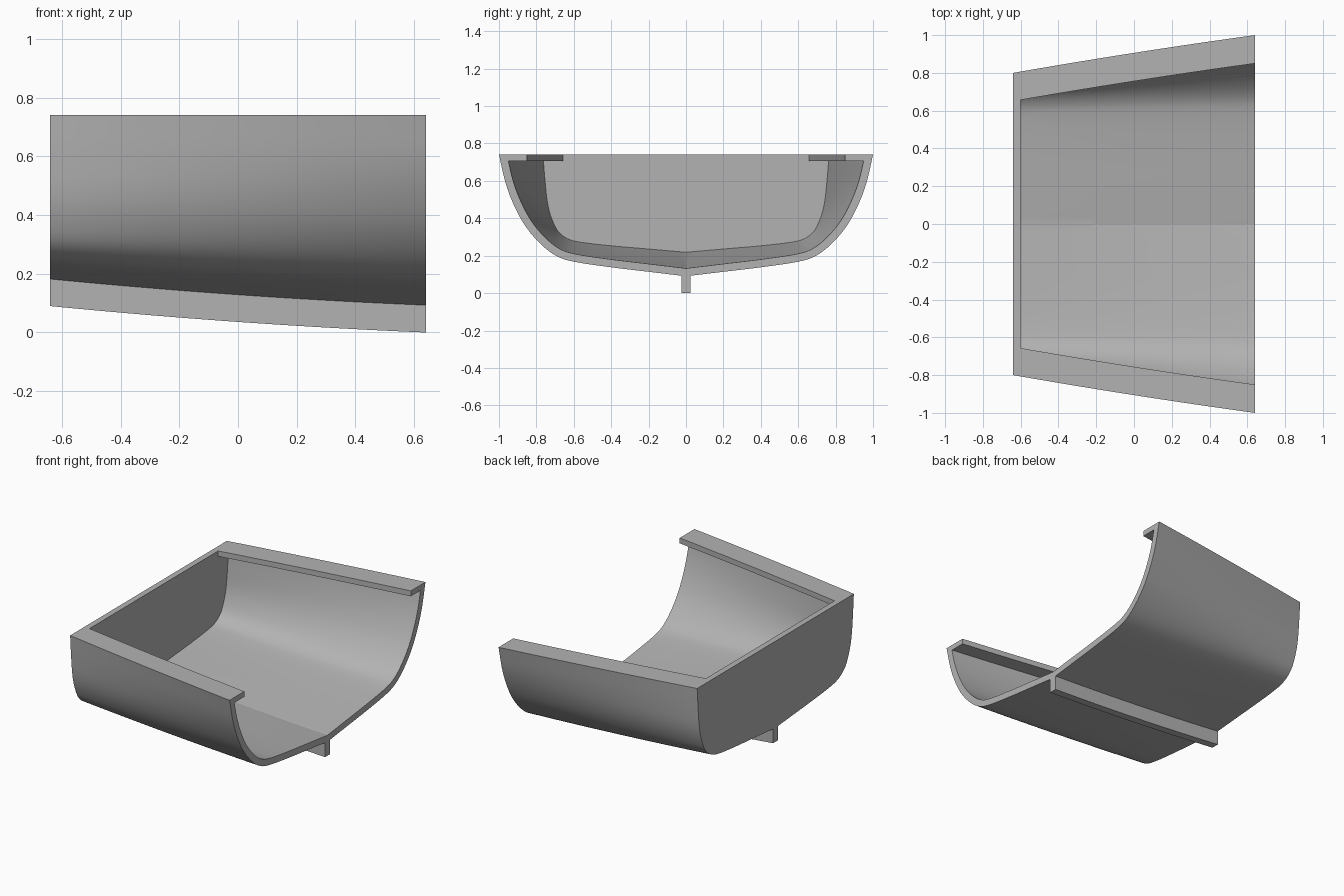
import bpy
import math
from mathutils import Vector

cube = bpy.data.objects.get("Cube")
if cube:
    bpy.data.objects.remove(cube, do_unlink=True)

LENGTH, SHEER, SKIN = 1.28, 0.74, 0.042
STERN, BOW = -LENGTH / 2, LENGTH / 2
STATIONS = 24

grey = bpy.data.materials.new("hull grey")
grey.use_nodes = True
grey.diffuse_color = (0.45, 0.45, 0.45, 1)
grey.node_tree.nodes["Principled BSDF"].inputs["Base Color"].default_value = grey.diffuse_color

# Half sections (y, z) from centreline to sheer
STERN_SECTION = [(0, .18), (.2, .197), (.4, .214), (.56, .232), (.645, .253),
                 (.71, .30), (.75, .375), (.776, .47), (.79, .60), (.80, SHEER)]
OPEN_SECTION = [(0, .09), (.2, .114), (.4, .138), (.6, .168), (.695, .20),
                (.78, .265), (.86, .36), (.92, .47), (.965, .59), (1, SHEER)]


def smooth_path(points, steps=5):
    """Catmull-Rom curve through the points."""
    p = [Vector(q) for q in points]
    p = [2 * p[0] - p[1]] + p + [2 * p[-1] - p[-2]]
    out = []
    for a, b, c, d in zip(p, p[1:], p[2:], p[3:]):
        for i in range(steps):
            t = i / steps
            out.append(b + (c - a) * t / 2 + (2 * a - 5 * b + 4 * c - d) * t * t / 2
                       + (3 * b - a - 3 * c + d) * t ** 3 / 2)
    return out + [p[-2]]


STERN_CURVE, OPEN_CURVE = smooth_path(STERN_SECTION), smooth_path(OPEN_SECTION)


def outer_half(x):
    t = (x - STERN) / LENGTH
    ty, tz = t + 0.12 * t * (1 - t), t + 0.4 * t * (1 - t)
    return [Vector((a.x + (b.x - a.x) * ty, a.y + (b.y - a.y) * tz))
            for a, b in zip(STERN_CURVE, OPEN_CURVE)]


def inner_half(x):
    """Outer section moved inward by the skin thickness."""
    o, out = outer_half(x), []
    for i, p in enumerate(o):
        d = (o[min(i + 1, len(o) - 1)] - o[max(i - 1, 0)]).normalized()
        out.append(p + Vector((-d.y, d.x)) * SKIN)
    out[0] = Vector((0, o[0].y + SKIN))
    out[-1].y = SHEER
    return out


def full_section(half, x):
    return [(x, -p.x, p.y) for p in reversed(half)] + [(x, p.x, p.y) for p in half[1:]]


def spaced(start, end):
    return [start + (end - start) * i / STATIONS for i in range(STATIONS + 1)]


def make_object(name, verts, faces, angle=12):
    mesh = bpy.data.meshes.new(name)
    mesh.from_pydata(verts, [], faces)
    mesh.materials.append(grey)
    obj = bpy.data.objects.new(name, mesh)
    bpy.context.collection.objects.link(obj)
    bpy.ops.object.select_all(action='DESELECT')
    obj.select_set(True)
    bpy.context.view_layer.objects.active = obj
    bpy.ops.object.mode_set(mode='EDIT')
    bpy.ops.mesh.select_all(action='SELECT')
    bpy.ops.mesh.normals_make_consistent(inside=False)
    bpy.ops.object.mode_set(mode='OBJECT')
    bpy.ops.object.shade_smooth_by_angle(angle=math.radians(angle))
    return obj


def sweep(name, rings):
    """Closed bar through four-cornered rings."""
    verts = [v for r in rings for v in r]
    faces = [(4 * i + k, 4 * i + (k + 1) % 4, 4 * i + 4 + (k + 1) % 4, 4 * i + 4 + k)
             for i in range(len(rings) - 1) for k in range(4)]
    last = 4 * len(rings) - 4
    faces += [(3, 2, 1, 0), tuple(range(last, last + 4))]
    return make_object(name, verts, faces)


# Hull shell with a solid transom at the closed end
INNER_START = STERN + 0.038
outer = [full_section(outer_half(x), x) for x in spaced(STERN, BOW)]
inner = [full_section(inner_half(x), x) for x in spaced(INNER_START, BOW)]
n = len(outer[0])
base = n * len(outer)
verts = [v for ring in outer + inner for v in ring]
faces = []
for offset in (0, base):
    for i in range(STATIONS):
        for j in range(n - 1):
            a = offset + i * n + j
            faces.append((a, a + 1, a + n + 1, a + n))
faces += [tuple(range(n)), tuple(range(base, base + n))]
for i in range(STATIONS):                      # side rims
    for j in (0, n - 1):
        a = i * n + j
        faces.append((a, a + n, base + a + n, base + a))
faces.append((0, n - 1, base + n - 1, base))   # transom rim
for j in range(n - 1):                         # open end rim
    a = STATIONS * n + j
    faces.append((a, a + 1, base + a + 1, base + a))
make_object("hull_shell", verts, faces)

# Inward gunwale ledges
for name, side in (("right_gunwale", -1), ("left_gunwale", 1)):
    rings = []
    for x in spaced(INNER_START, BOW):
        wall = inner_half(x)[-1].x
        edge = outer_half(x)[-1].x - 0.15
        rings.append([(x, side * y, z) for y, z in
                      ((edge, SHEER - .035), (wall, SHEER - .035), (wall, SHEER), (edge, SHEER))])
    sweep(name, rings)

# Keel bar under the centreline
rings = []
for x in spaced(STERN, BOW):
    z = outer_half(x)[0].y
    rings.append([(x, -.025, z - .09), (x, .025, z - .09), (x, .025, z + .015), (x, -.025, z + .015)])
sweep("keel", rings)
